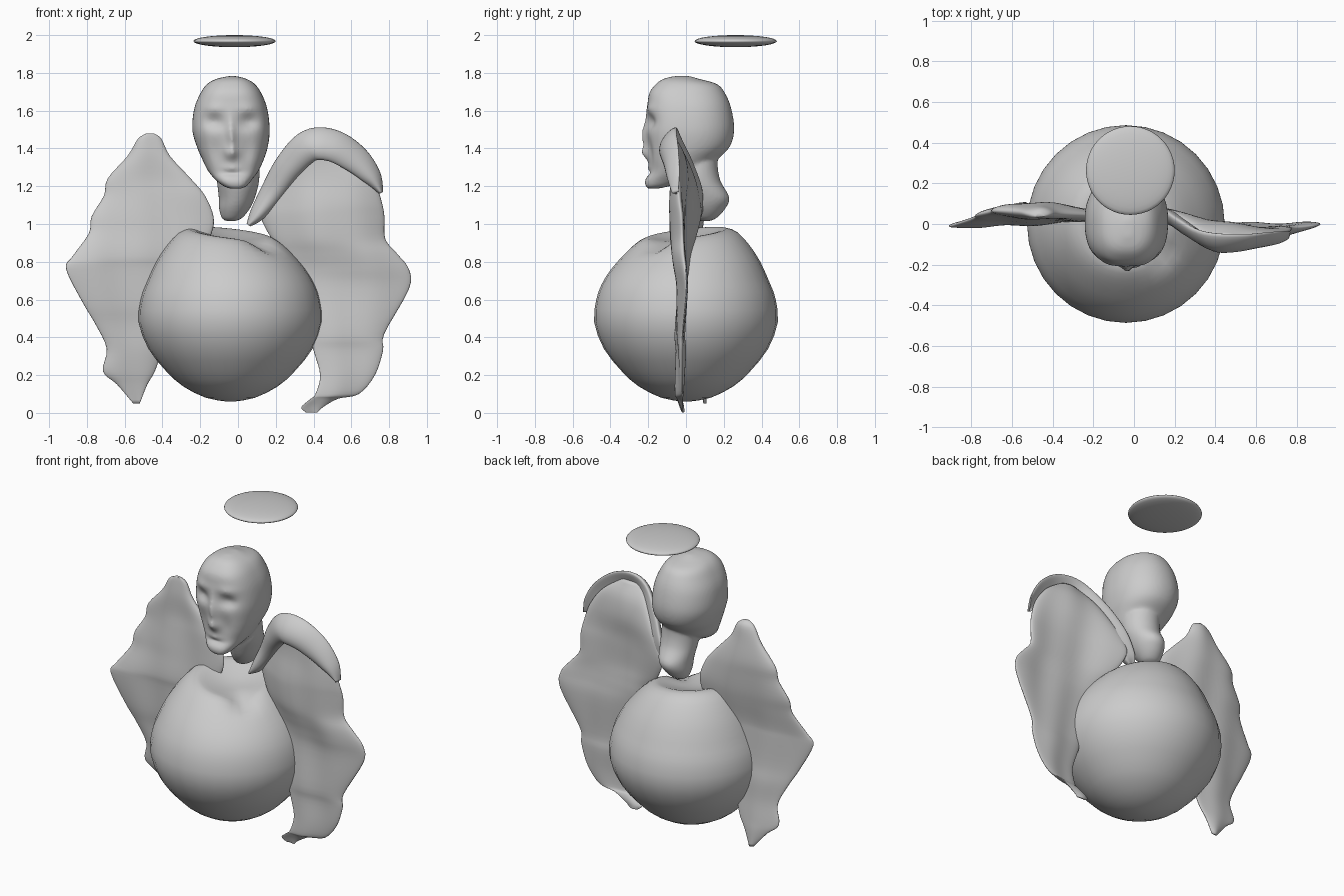
import bpy, bmesh, math
from mathutils import Vector


def dense(rows, n):
    """Catmull-Rom interpolation between the rows of a profile table."""
    out = []
    for i in range(len(rows) - 1):
        a, b = rows[max(i - 1, 0)], rows[i]
        c, d = rows[i + 1], rows[min(i + 2, len(rows) - 1)]
        for k in range(n):
            t = k / n
            out.append([0.5 * (2 * q + (r - p) * t + (2 * p - 5 * q + 4 * r - s) * t * t
                               + (3 * q - p - 3 * r + s) * t ** 3)
                        for p, q, r, s in zip(a, b, c, d)])
    return out + [list(rows[-1])]


def loft(bm, rings):
    """Skin a stack of closed rings and cap both ends."""
    vs = [[bm.verts.new(p) for p in ring] for ring in rings]
    n = len(vs[0])
    for lo, hi in zip(vs, vs[1:]):
        for i in range(n):
            j = (i + 1) % n
            bm.faces.new((lo[i], lo[j], hi[j], hi[i]))
    bm.faces.new(vs[0])
    bm.faces.new(vs[-1])


def finish(name, bm):
    bmesh.ops.recalc_face_normals(bm, faces=bm.faces)
    for f in bm.faces:
        f.smooth = True
    me = bpy.data.meshes.new(name)
    bm.to_mesh(me)
    bm.free()
    ob = bpy.data.objects.new(name, me)
    bpy.context.collection.objects.link(ob)
    return ob


def angles(n):
    return [2 * math.pi * i / n for i in range(n)]


def spow(v, e):
    return math.copysign(abs(v) ** e, v)


def box_ring(row, n, e_front=1.0, e_back=1.0):
    """Superellipse ring filling z, x0..x1, y0..y1, squarer at the front if asked."""
    z, x0, x1, y0, y1 = row
    ring = []
    for a in angles(n):
        e = e_front if math.sin(a) < 0 else e_back
        ring.append(Vector(((x0 + x1) / 2 + (x1 - x0) / 2 * spow(math.cos(a), e),
                            (y0 + y1) / 2 + (y1 - y0) / 2 * spow(math.sin(a), e), z)))
    return ring


# Halo: flat lens-shaped disc
bm = bmesh.new()
bmesh.ops.create_uvsphere(bm, u_segments=48, v_segments=16, radius=1)
for v in bm.verts:
    v.co = Vector((v.co.x * 0.218 - 0.018, v.co.y * 0.218 + 0.263, v.co.z * 0.032 + 1.968))
finish("halo", bm)

# Body: round pot shape with a tilted, dished top
profile = [(.06, .02), (.08, .13), (.14, .25), (.22, .34), (.34, .435), (.48, .486), (.6, .475),
           (.68, .447), (.78, .395), (.86, .335), (.92, .275), (.95, .215), (.94, .16), (.92, .07), (.915, .01)]
rings = []
for z, r in dense(profile, 2):
    ring = []
    s = min(max((z - .7) / .22, 0), 1)
    for a in angles(32):
        x, y = r * math.cos(a), r * math.sin(a)
        dent = .05 * math.exp(-((x - .17) ** 2 + (y + .14) ** 2) / .006)
        ring.append(Vector((x - .04, y, z + s * (-.11 * x + .12 * y - dent))))
    rings.append(ring)
bm = bmesh.new()
loft(bm, rings)
finish("body", bm)

# Head: egg-shaped loft, with face features pressed into the front
skull = [(1.783, -.05, -.01, -.06, .02), (1.768, -.115, .045, -.12, .07), (1.74, -.165, .09, -.16, .165),
         (1.69, -.2, .125, -.195, .208), (1.61, -.232, .155, -.203, .24), (1.5, -.242, .168, -.208, .255),
         (1.41, -.218, .158, -.2, .232), (1.34, -.188, .136, -.195, .165), (1.28, -.158, .108, -.193, .1),
         (1.23, -.115, .07, -.217, .0), (1.2, -.075, .045, -.213, -.09), (1.187, -.04, .015, -.2, -.15)]
features = [(-.125, 1.54, .05, .035, .03), (.055, 1.54, .05, .035, .03),      # eye sockets
            (-.125, 1.61, .06, .025, -.01), (.055, 1.61, .06, .025, -.01),    # brows
            (-.035, 1.46, .024, .1, -.03), (-.035, 1.375, .032, .03, -.03),   # nose
            (-.115, 1.38, .03, .07, .01), (.045, 1.38, .03, .07, .01),        # cheeks
            (-.035, 1.295, .05, .015, -.01), (-.035, 1.27, .06, .012, .012)]  # mouth
rings = []
for row in dense(skull, 5):
    ring = box_ring(row, 64, .76, .95)
    for p, a in zip(ring, angles(64)):
        front = min(1, max(0, -math.sin(a)) * 1.6)
        for fx, fz, sx, sz, d in features:
            p.y += front * d * math.exp(-((p.x - fx) / sx) ** 2 - ((p.z - fz) / sz) ** 2)
    rings.append(ring)
bm = bmesh.new()
loft(bm, rings)

# Neck: bulging stump below the back of the head
neck = [(1.45, -.12, .08, -.06, .19), (1.33, -.12, .11, -.06, .168), (1.23, -.112, .112, -.05, .182),
        (1.14, -.102, .09, -.02, .23), (1.08, -.1, .062, .01, .207), (1.03, -.085, .02, .05, .16),
        (1.015, -.06, -.02, .08, .12)]
loft(bm, [box_ring(r, 40) for r in dense(neck, 5)])
head = finish("head_and_neck", bm)
rem = head.modifiers.new("fuse", 'REMESH')
rem.mode = 'VOXEL'
rem.voxel_size = .01
rem.use_smooth_shade = True
sm = head.modifiers.new("soften", 'SMOOTH')
sm.iterations = 4


def wing(name, rows):
    """Thin sheet from rows of z, x inner, x outer, y inner, y outer, bulge, half thickness."""
    rings = []
    for z, x0, x1, y0, y1, bulge, t in dense(rows, 4):
        ring = []
        for a in angles(48):
            u = .5 - .5 * math.cos(a)
            x = x0 + (x1 - x0) * u
            y = y0 + (y1 - y0) * u + bulge * math.sin(math.pi * u)
            y += .006 * math.sin(21 * x + 3 * z) * math.sin(math.pi * u)
            ring.append(Vector((x, y + t * math.sin(a), z)))
        rings.append(ring)
    bm = bmesh.new()
    loft(bm, rings)
    finish(name, bm)


# Wing on the -x side, its lower end swinging backwards
wing("left_wing", [
    (1.48, -.445, -.485, .04, .04, 0, .01), (1.45, -.405, -.53, .05, .05, 0, .025),
    (1.36, -.36, -.585, .05, .06, 0, .035), (1.24, -.25, -.69, .045, .065, .01, .04),
    (1.15, -.175, -.71, .04, .06, .01, .042), (1.04, -.13, -.775, .04, .045, .01, .042),
    (.95, -.14, -.79, .035, .03, .01, .038), (.83, -.2, -.875, .03, 0, .01, .032),
    (.76, -.25, -.91, .03, -.01, .015, .028), (.58, -.32, -.82, .035, .01, .01, .025),
    (.47, -.36, -.755, .045, .03, .01, .024), (.34, -.40, -.695, .06, .05, 0, .022),
    (.22, -.44, -.715, .075, .065, 0, .02), (.15, -.48, -.64, .085, .08, 0, .016),
    (.05, -.52, -.555, .095, .095, 0, .007)])

# Wing on the +x side
wing("right_wing", [
    (1.45, .37, .5, -.07, -.07, 0, .015), (1.36, .29, .63, -.01, -.05, -.01, .03),
    (1.24, .21, .72, .04, -.045, -.03, .04), (1.12, .14, .76, .07, -.035, -.06, .042),
    (1.04, .12, .775, .075, -.025, -.07, .042), (.92, .18, .78, .045, -.02, -.06, .038),
    (.84, .25, .845, .02, -.015, -.045, .034), (.76, .3, .905, .01, -.005, -.035, .03),
    (.655, .34, .905, -.005, 0, -.02, .027), (.42, .38, .775, -.03, -.02, -.01, .024),
    (.33, .40, .768, -.035, -.02, 0, .022), (.2, .435, .725, -.045, -.02, 0, .018),
    (.1, .41, .64, -.05, -.02, 0, .015), (.075, .385, .53, -.045, -.02, 0, .013),
    (.03, .335, .45, -.03, -.02, 0, .01), (.002, .36, .42, -.02, -.02, 0, .005)])

# Folded lip sweeping over the top of the +x wing: x, y, z, half width, half thickness
path = [(.055, .06, .995, .012, .012), (.1, .065, 1.05, .04, .034), (.18, .05, 1.17, .062, .038),
        (.27, -.01, 1.31, .075, .038), (.38, -.075, 1.415, .085, .034), (.5, -.085, 1.415, .085, .028),
        (.62, -.07, 1.345, .075, .024), (.71, -.055, 1.25, .05, .022), (.758, -.045, 1.165, .012, .01)]
pts = dense(path, 6)
rings = []
for i, (x, y, z, w, t) in enumerate(pts):
    a, b = pts[max(i - 1, 0)], pts[min(i + 1, len(pts) - 1)]
    d = Vector((b[0] - a[0], 0, b[2] - a[2])).normalized()
    across = Vector((-d.z, 0, d.x)) * w + Vector((0, w * .35, 0))
    rings.append([Vector((x, y, z)) + across * math.cos(k)
                  + Vector((0, t * math.sin(k) - .02 * math.sin(k) ** 2, 0)) for k in angles(24)])
bm = bmesh.new()
loft(bm, rings)
finish("right_wing_fold", bm)
